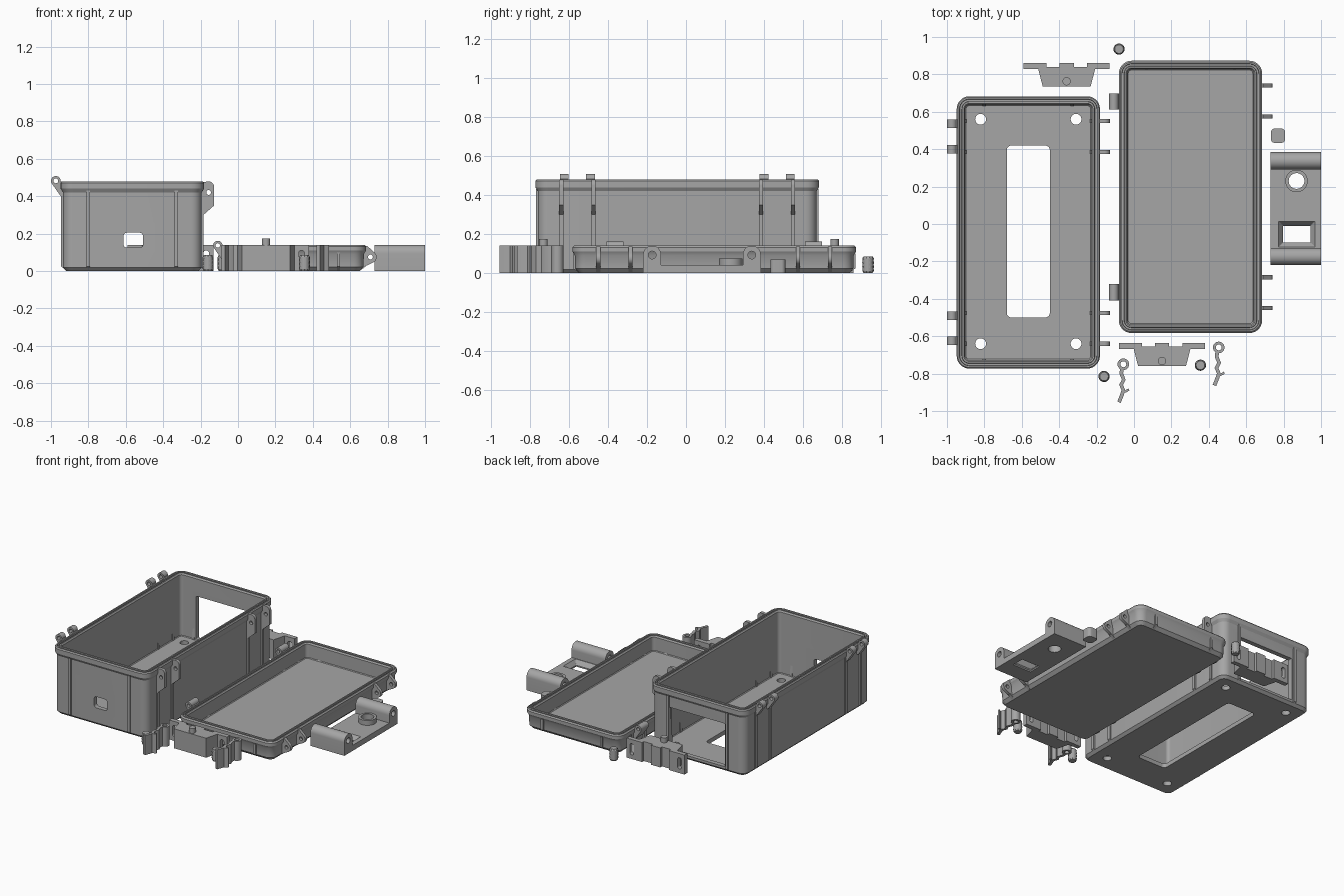
import bpy, bmesh, math
from mathutils import Vector

if "Cube" in bpy.data.objects:
    bpy.data.objects.remove(bpy.data.objects["Cube"])

grey = bpy.data.materials.new("plastic grey")
grey.diffuse_color = (0.38, 0.38, 0.38, 1)
grey.use_nodes = True
grey.node_tree.nodes["Principled BSDF"].inputs["Base Color"].default_value = grey.diffuse_color


def loft(name, rings):
    """Skin equal-length rings of points and cap both ends."""
    bm = bmesh.new()
    loops = [[bm.verts.new(p) for p in r] for r in rings]
    n = len(loops[0])
    for a, b in zip(loops, loops[1:]):
        for i in range(n):
            bm.faces.new((a[i], a[(i + 1) % n], b[(i + 1) % n], b[i]))
    bm.faces.new(loops[0][::-1])
    bm.faces.new(loops[-1])
    bmesh.ops.recalc_face_normals(bm, faces=bm.faces)
    me = bpy.data.meshes.new(name)
    bm.to_mesh(me)
    bm.free()
    me.materials.append(grey)
    ob = bpy.data.objects.new(name, me)
    bpy.context.collection.objects.link(ob)
    return ob


def prism(name, pts, axis, lo, hi):
    """Extrude a 2D outline along one axis."""
    put = {'x': lambda u, v, w: (w, u, v),
           'y': lambda u, v, w: (u, w, v),
           'z': lambda u, v, w: (u, v, w)}[axis]
    return loft(name, [[put(u, v, w) for u, v in pts] for w in (lo, hi)])


def arc(cx, cy, r, a0=0, a1=360, n=20):
    full = a1 - a0 == 360
    steps = n if full else n - 1
    return [(cx + r * math.cos(math.radians(a0 + (a1 - a0) * i / steps)),
             cy + r * math.sin(math.radians(a0 + (a1 - a0) * i / steps))) for i in range(n)]


def rrect(cx, cy, hx, hy, r, n=8):
    pts = []
    for sx, sy, a in ((1, 1, 0), (-1, 1, 90), (-1, -1, 180), (1, -1, 270)):
        pts += arc(cx + sx * (hx - r), cy + sy * (hy - r), r, a, a + 90, n)
    return pts


def cut(ob, *cutters):
    """Subtract the cutters, then remove them."""
    bpy.context.view_layer.objects.active = ob
    for c in cutters:
        m = ob.modifiers.new("cut", 'BOOLEAN')
        m.operation, m.solver, m.object = 'DIFFERENCE', 'EXACT', c
        bpy.ops.object.modifier_apply(modifier=m.name)
        bpy.data.objects.remove(c)
    return ob


def tray(name, cx, cy, profile):
    """Rounded tray lofted from (inset, height) pairs, outside then inside."""
    return loft(name, [[(x, y, z) for x, y in rrect(cx, cy, 0.383 - d, 0.728 - d, 0.068 - d)]
                       for d, z in profile])


def ribs(name, cx, cy, top):
    """Thin vertical ribs on all four walls."""
    chamfer = [(0.33, 0.02), (0.352, 0.004), (0.381, 0.024), (0.381, top), (0.368, top)]
    for s in (-1, 1):
        for o in (-0.595, -0.43, 0.43, 0.595):
            prism(name, [(cx + s * x, z) for x, z in chamfer], 'y', cy + o - 0.011, cy + o + 0.011)
        for o in (-0.235, 0.235):
            prism(name, [(cy + s * (x + 0.345), z) for x, z in chamfer], 'x',
                  cx + o - 0.009, cx + o + 0.009)


def drilled(name, pts, axis, mid, width, hole):
    ob = prism(name, pts, axis, mid - width / 2, mid + width / 2)
    return cut(ob, prism("drill", arc(*hole, 16 and 0, 360, 16), axis, mid - width, mid + width))


# Deep box with grooved rim
BX, BY = -0.565, -0.045
box = tray("box_body", BX, BY, [
    (0.03, 0), (0.012, 0.018), (0.012, 0.42), (0, 0.44), (0, 0.472), (0.006, 0.48), (0.015, 0.48),
    (0.017, 0.465), (0.027, 0.465), (0.029, 0.48), (0.038, 0.48), (0.045, 0.47), (0.045, 0.035),
    (0.05, 0.03)])
cut(box,
    prism("floor_window", rrect(-0.565, -0.04, 0.115, 0.46, 0.025), 'z', -0.1, 0.1),
    prism("port_hole", rrect(-0.56, 0.165, 0.052, 0.04, 0.018), 'y', -0.9, -0.65),
    prism("back_opening", rrect(-0.555, 0.19, 0.225, 0.155, 0.006), 'y', 0.55, 0.8),
    *[prism("screw_hole", arc(x, y, 0.029), 'z', -0.1, 0.1)
      for x in (-0.82, -0.31) for y in (-0.64, 0.56)])
ribs("box_rib", BX, BY, 0.43)

# Box hinge knuckles (left) and latch lugs (right)
knuckle = [(-0.935, 0.40), (-0.935, 0.47)] + arc(-0.974, 0.482, 0.026, 0, 205, 14) + [(-0.948, 0.40)]
lug = [(-0.19, 0.475)] + arc(-0.157, 0.45, 0.029, 90, 0, 7) + [(-0.128, 0.35), (-0.185, 0.30), (-0.192, 0.30)]
for o in (-0.58, -0.445, 0.445, 0.58):
    drilled("box_hinge_knuckle", knuckle, 'y', BY + o, 0.045, (-0.974, 0.482, 0.013))
for o in (-0.595, -0.43, 0.43, 0.595):
    drilled("box_latch_lug", lug, 'y', BY + o, 0.022, (-0.157, 0.42, 0.013))

# Shallow lid, lying open side up
LX, LY = 0.302, 0.145
tray("lid_body", LX, LY, [
    (0.035, 0), (0.014, 0.022), (0.012, 0.09), (0, 0.11), (0, 0.132), (0.008, 0.14), (0.016, 0.14),
    (0.018, 0.128), (0.028, 0.128), (0.03, 0.14), (0.038, 0.14), (0.045, 0.13), (0.045, 0.035),
    (0.05, 0.03)])
ribs("lid_rib", LX, LY, 0.10)

# Lid hinge knuckles (left) and latch lugs (right)
knuckle = [(-0.07, 0.06), (-0.07, 0.13)] + arc(-0.108, 0.137, 0.025, 0, 205, 14) + [(-0.085, 0.06)]
lug = [(0.67, 0.025), (0.69, 0.03)] + arc(0.708, 0.075, 0.033, -60, 60, 9) + [(0.69, 0.135), (0.67, 0.135)]
for o in (-0.51, 0.51):
    drilled("lid_hinge_knuckle", knuckle, 'y', LY + o, 0.088, (-0.108, 0.137, 0.012))
for o in (-0.595, -0.43, 0.43, 0.595):
    drilled("lid_latch_lug", lug, 'y', LY + o, 0.022, (0.708, 0.075, 0.013))

# Cradle: plate with two rounded uprights, a tapered window and a ring boss
plate = prism("cradle_plate", rrect(0.865, 0.08, 0.135, 0.26, 0.002, 2), 'z', 0, 0.04)
window = loft("window", [[(x, y, z) for x, y in rrect(0.87, -0.055, 0.073 + t, 0.045 + t, 0.002, 2)]
                         for t, z in ((0, -0.02), (0, 0.01), (0.025, 0.041), (0.025, 0.06))])
cut(plate, window, prism("bore", arc(0.869, 0.23, 0.042, 0, 360, 32), 'z', -0.1, 0.2))
boss = prism("cradle_ring", arc(0.869, 0.23, 0.06, 0, 360, 32), 'z', 0.03, 0.075)
cut(boss, prism("bore", arc(0.869, 0.23, 0.042, 0, 360, 32), 'z', -0.1, 0.2))
for y in (-0.174, 0.338):
    drilled("cradle_upright", [(y - 0.046, 0), (y + 0.046, 0)] + arc(y, 0.094, 0.046, 0, 180, 18),
            'x', 0.865, 0.27, (y, 0.092, 0.02))

# Small rounded button
prism("button", rrect(0.77, 0.472, 0.038, 0.038, 0.02), 'z', 0, 0.07)

# Mounting brackets with slotted wings and a pin
half = [(0.038, 0), (0.038, -0.02), (0.108, -0.02), (0.108, 0), (0.23, 0), (0.23, -0.032),
        (0.152, -0.032), (0.128, -0.125)]
outline = half + [(-x, y) for x, y in half[::-1]]
for cx, y in ((-0.36, 0.86), (0.15, -0.635)):
    bracket = prism("mounting_bracket", [(cx + u, y + v) for u, v in outline], 'z', 0, 0.14)
    cut(bracket, *[prism("slot", rrect(cx + s * 0.19, 0.07, 0.015, 0.04, 0.014), 'y', y - 0.06, y + 0.03)
                   for s in (-1, 1)])
    prism("bracket_pin", arc(cx, y - 0.097, 0.022), 'z', 0.13, 0.175)


def ribbon(name, path, w):
    """Upright strip of even thickness following a path."""
    path = [Vector(p) for p in path]
    left, right = [], []
    for i, p in enumerate(path):
        d = (path[min(i + 1, len(path) - 1)] - path[max(i - 1, 0)]).normalized()
        side = Vector((-d.y, d.x)) * w / 2
        left.append(tuple(p + side))
        right.append(tuple(p - side))
    return prism(name, left + right[::-1], 'z', 0, 0.14)


# Spring latches: eyelet, wavy stem, barb and tail
for x, y in ((0.453, -0.66), (-0.057, -0.75)):
    drilled("latch_eyelet", arc(x, y, 0.031, 0, 360, 24), 'z', 0.07, 0.14, (x, y, 0.016))
    ribbon("latch_stem", [(x - 0.008, y - 0.025), (x - 0.011, y - 0.05), (x + 0.002, y - 0.082),
                          (x - 0.012, y - 0.11), (x, y - 0.138), (x - 0.006, y - 0.16),
                          (x - 0.023, y - 0.203)], 0.02)
    ribbon("latch_barb", [(x - 0.004, y - 0.15), (x + 0.012, y - 0.145), (x + 0.03, y - 0.135)], 0.012)

# Knurled thumb knobs
knobs = []
N = 20
for x, y in ((-0.08, 0.935), (-0.16, -0.815), (0.355, -0.755)):
    rings = []
    for j in range(9):
        end = j in (0, 8)
        rings.append([(x + r * math.cos(i * math.tau / N), y + r * math.sin(i * math.tau / N), j * 0.085 / 8)
                      for i in range(N) for r in (0.023 if end else 0.030 - 0.004 * ((i + j) % 2),)])
    knobs.append(loft("knurled_knob", rings))

# Smooth curved walls, keep crisp edges; knobs stay faceted
bpy.ops.object.select_all(action='DESELECT')
for ob in bpy.context.scene.objects:
    if ob not in knobs:
        ob.select_set(True)
        bpy.context.view_layer.objects.active = ob
bpy.ops.object.shade_smooth_by_angle(angle=math.radians(30))
